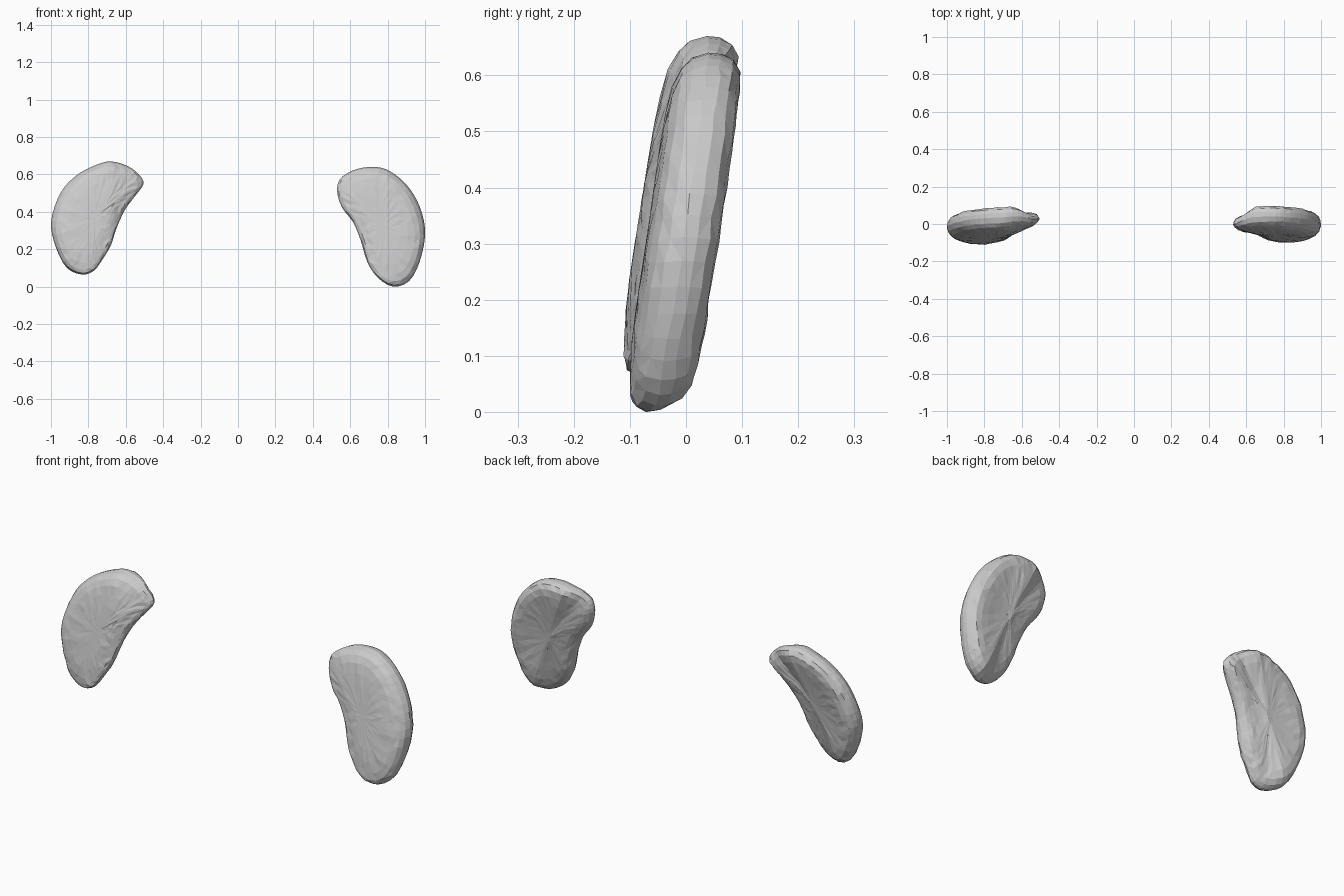
import bpy, bmesh, random
from mathutils import Vector

if "Cube" in bpy.data.objects:
    bpy.data.objects.remove(bpy.data.objects["Cube"])

random.seed(4)

# Cross-section from front face, round the rim, to back face:
# (outline scale, depth, depth shift on the thin inner flank)
SECTION = [(0.08, -0.073, 0), (0.25, -0.073, 0), (0.42, -0.072, 0), (0.58, -0.069, 0),
           (0.73, -0.063, 0), (0.86, -0.051, -0.008), (0.95, -0.033, -0.018),
           (1.0, -0.006, -0.03), (0.985, 0.017, -0.04), (0.93, 0.038, -0.045),
           (0.83, 0.053, -0.045), (0.7, 0.056, -0.04), (0.55, 0.053, -0.032),
           (0.4, 0.048, -0.022), (0.24, 0.044, -0.012), (0.08, 0.041, 0)]


def smooth_loop(pts, steps=3):
    """Closed Catmull-Rom curve through the outline points."""
    pts = [Vector(p) for p in pts]
    n, out = len(pts), []
    for i in range(n):
        a, b, c, d = (pts[(i + k) % n] for k in (-1, 0, 1, 2))
        for s in range(steps):
            t = s / steps
            out.append(0.5 * (2 * b + (c - a) * t + (2 * a - 5 * b + 4 * c - d) * t * t
                              + (3 * b - a - 3 * c + d) * t ** 3))
    return out


def spine_point(p, a, b):
    t = (p - a).dot(b - a) / (b - a).length_squared
    return a + (b - a) * min(1, max(0, t))


def make_pad(name, outline, spine, lean):
    bm = bmesh.new()
    loop = smooth_loop(outline)
    a, b = Vector(spine[0]), Vector(spine[1])
    centre = (a + b) / 2
    inward = (b - a).orthogonal().normalized()
    if inward.x * centre.x > 0:
        inward = -inward
    rings = []
    for scale, depth, shift in SECTION:
        ring = []
        for p in loop:
            # rim insets towards the spine, inner rings gather at the centre
            on_spine = spine_point(p, a, b)
            q = centre.lerp(on_spine, scale ** 2).lerp(p, scale)
            inner = min(1, max(0, (p - on_spine).dot(inward) / 0.10))
            rough = random.uniform(-0.003, 0.003) * scale
            y = lean(q.x, q.y) + depth + shift * inner + rough
            ring.append(bm.verts.new((q.x, y, q.y)))
        rings.append(ring)
    n = len(loop)
    for r0, r1 in zip(rings, rings[1:]):
        for i in range(n):
            j = (i + 1) % n
            bm.faces.new((r0[i], r0[j], r1[j], r1[i]))
    bm.faces.new(rings[0])
    bm.faces.new(rings[-1])
    bmesh.ops.triangulate(bm, faces=bm.faces[:])
    bmesh.ops.recalc_face_normals(bm, faces=bm.faces[:])
    mesh = bpy.data.meshes.new(name)
    bm.to_mesh(mesh)
    bm.free()
    obj = bpy.data.objects.new(name, mesh)
    bpy.context.collection.objects.link(obj)


# Left bean-shaped pad, with its upper tip bent backwards
make_pad("left_pad",
         [(-0.68, 0.67), (-0.59, 0.645), (-0.53, 0.60), (-0.505, 0.55), (-0.55, 0.485),
          (-0.605, 0.41), (-0.65, 0.31), (-0.68, 0.22), (-0.725, 0.145), (-0.77, 0.085),
          (-0.835, 0.065), (-0.915, 0.10), (-0.97, 0.20), (-1.0, 0.32), (-0.98, 0.43),
          (-0.93, 0.53), (-0.85, 0.605), (-0.76, 0.65)],
         [(-0.84, 0.22), (-0.70, 0.52)],
         lambda x, z: -0.066 + 0.16 * z + 0.22 * max(0, x + 0.68))

# Right bean-shaped pad
make_pad("right_pad",
         [(0.70, 0.64), (0.61, 0.62), (0.545, 0.575), (0.53, 0.51), (0.555, 0.425),
          (0.615, 0.345), (0.655, 0.25), (0.69, 0.135), (0.745, 0.05), (0.83, 0.0),
          (0.915, 0.03), (0.97, 0.13), (1.0, 0.27), (0.985, 0.39), (0.935, 0.50),
          (0.865, 0.58), (0.785, 0.63)],
         [(0.83, 0.17), (0.70, 0.49)],
         lambda x, z: -0.048 + 0.18 * z - 0.05 * z * z)
